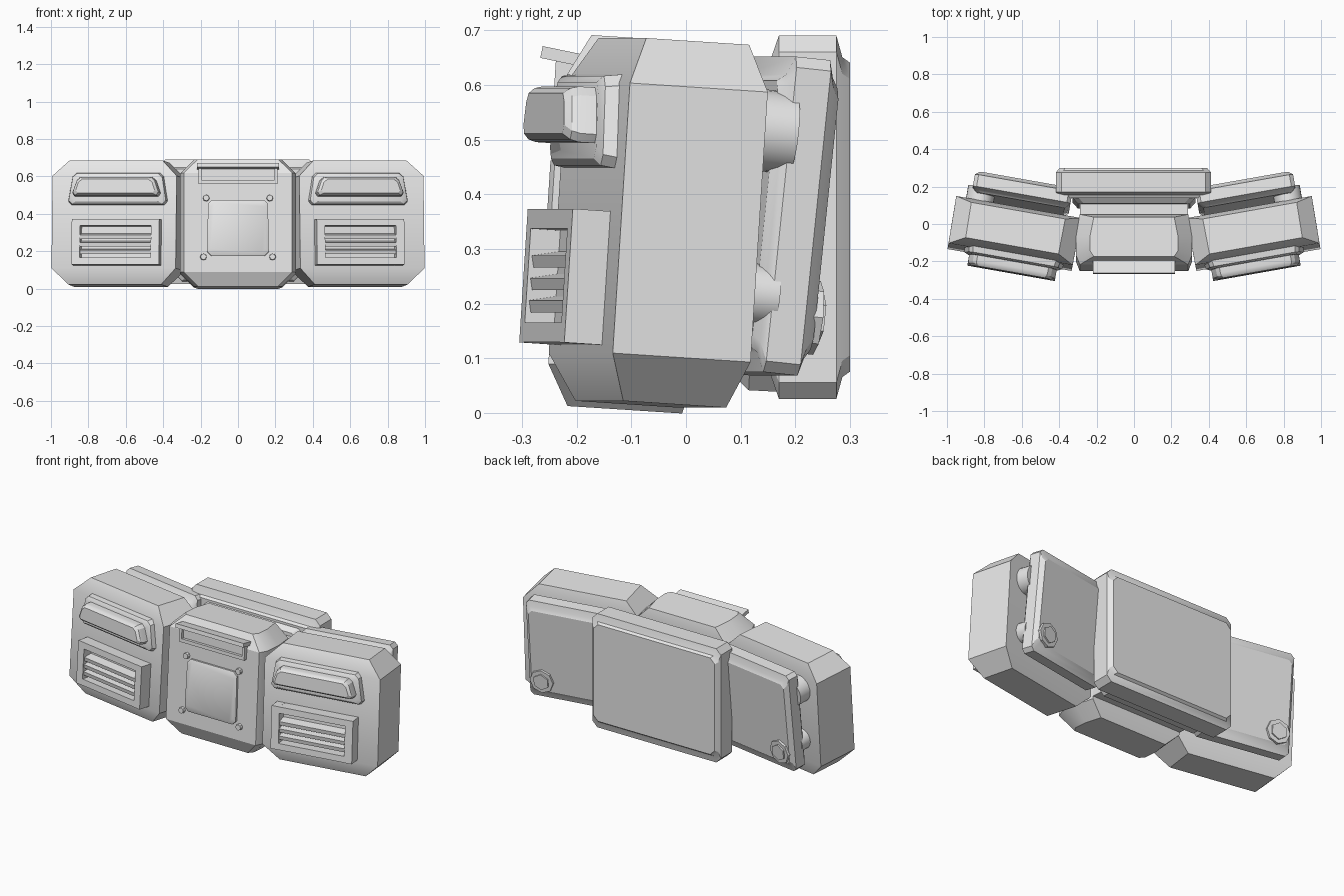
import bpy, bmesh
from math import radians, pi
from mathutils import Matrix

cube = bpy.data.objects.get("Cube")
if cube:
    bpy.data.objects.remove(cube, do_unlink=True)

grey = bpy.data.materials.new("plain_grey")
grey.use_nodes = True
grey.diffuse_color = (0.8, 0.8, 0.8, 1)
grey.node_tree.nodes["Principled BSDF"].inputs["Base Color"].default_value = (0.8, 0.8, 0.8, 1)


def finish(name, bm, frame):
    bm.transform(frame)
    bmesh.ops.remove_doubles(bm, verts=bm.verts, dist=0.0001)
    bmesh.ops.recalc_face_normals(bm, faces=bm.faces)
    mesh = bpy.data.meshes.new(name)
    bm.to_mesh(mesh)
    bm.free()
    mesh.materials.append(grey)
    obj = bpy.data.objects.new(name, mesh)
    bpy.context.collection.objects.link(obj)
    bpy.ops.object.select_all(action='DESELECT')
    obj.select_set(True)
    bpy.context.view_layer.objects.active = obj
    bpy.ops.object.shade_smooth_by_angle(angle=radians(28))
    return obj


def octagon(a, b, cut):
    """Corner-cut rectangle, clockwise from the top right."""
    return [(a - cut, b), (a, b - cut), (a, cut - b), (a - cut, -b),
            (cut - a, -b), (-a, cut - b), (-a, b - cut), (cut - a, b)]


def loft(bm, rings):
    for r, s in zip(rings, rings[1:]):
        for i in range(8):
            j = (i + 1) % 8
            bm.faces.new((r[i], r[j], s[j], s[i]))


def slab(name, frame, x, z, w, h, loops, cut=0.0, taper=0.0):
    """Corner-cut rectangle lofted along y; loops hold (y, side inset, top inset)."""
    bm = bmesh.new()
    rings = []
    for y, ix, iz in loops:
        rings.append([bm.verts.new((x + px * (1 - taper * pz / h), y, z + pz))
                      for px, pz in octagon(w / 2 - ix, h / 2 - iz, cut)])
    loft(bm, rings)
    bm.faces.new(rings[0])
    bm.faces.new(rings[-1])
    return finish(name, bm, frame)


def shell(name, frame, w, h, loops, cut):
    """Body block; loops hold (y, y at top and bottom edge, side inset)."""
    bm = bmesh.new()
    rings = []
    for y, y_edge, ix in loops:
        rings.append([bm.verts.new((px, y_edge if abs(pz) > h / 2 - 0.001 else y, pz))
                      for px, pz in octagon(w / 2 - ix, h / 2, cut)])
    loft(bm, rings)
    for r in (rings[0], rings[-1]):
        for face in ((7, 0, 1, 6), (6, 1, 2, 5), (5, 2, 3, 4)):
            bm.faces.new([r[i] for i in face])
    return finish(name, bm, frame)


def box(name, frame, x, z, w, h, y0, y1):
    return slab(name, frame, x, z, w, h, [(y0, 0, 0), (y1, 0, 0)])


def disc(name, frame, x, z, r, y0, y1, sides=24, top=1.0):
    bm = bmesh.new()
    bmesh.ops.create_cone(bm, cap_ends=True, segments=sides, radius1=r * top, radius2=r, depth=y1 - y0)
    place = Matrix.Translation((x, (y0 + y1) / 2, z)) @ Matrix.Rotation(-pi / 2, 4, 'X')
    return finish(name, bm, frame @ place)


def make_frame(x, y, z, yaw, lean, side=1):
    return (Matrix.Diagonal((side, 1, 1, 1)) @ Matrix.Translation((x, y, z))
            @ Matrix.Rotation(radians(yaw), 4, 'Z') @ Matrix.Rotation(radians(-lean), 4, 'X'))


# Centre block with raised panel and corner bolts
mid = make_frame(0, -0.105, 0.346, 0, 3.7)
shell("centre_block", mid, 0.62, 0.68,
      [(-0.13, -0.09, 0.02), (-0.08, -0.06, 0), (0.02, 0.02, 0), (0.14, 0.12, 0.02)], 0.075)
slab("centre_panel", mid, 0, -0.03, 0.325, 0.3,
     [(-0.15, 0.015, 0.015), (-0.142, 0, 0), (-0.12, 0, 0)], 0.022, 0.03)
for x, z in ((0.17, 0.13), (0.185, -0.185)):
    for s in (-1, 1):
        disc("panel_bolt", mid, s * x, z, 0.019, -0.148, -0.12, 8, 0.85)

# Overhanging ledge above the panel
sloped = mid @ Matrix.Translation((0, -0.1, 0.292)) @ Matrix.Rotation(radians(-8), 4, 'X')
box("ledge_top", sloped, 0, 0, 0.44, 0.022, -0.08, 0.03)
box("ledge_back", mid, 0, 0.255, 0.40, 0.09, -0.134, -0.07)
box("ledge_lower_lip", mid, 0, 0.215, 0.42, 0.02, -0.152, -0.07)
for s in (-1, 1):
    box("ledge_end", mid, s * 0.203, 0.25, 0.014, 0.085, -0.152, -0.07)

# Connecting spine and large rear plate
box("spine_core", mid, 0, 0, 0.58, 0.5, 0.1, 0.22)
slab("spine_plate", make_frame(0, 0.15, 0.335, 0, 3), 0, 0, 0.66, 0.59,
     [(-0.055, 0.03, 0.03), (-0.02, 0, 0), (0.055, 0, 0), (0.075, 0.02, 0.035)], 0.03)
slab("rear_plate", Matrix.Identity(4), -0.003, 0.358, 0.83, 0.665,
     [(0.138, 0.035, 0.052), (0.155, 0.015, 0.043), (0.17, 0, 0),
      (0.275, 0, 0), (0.286, 0.009, 0.04), (0.30, 0.022, 0.05)], 0.03)

for side, tag in ((1, "left"), (-1, "right")):
    # Angled side block
    f = make_frame(0.64, -0.049, 0.348, 10, 3.7, side)
    shell(tag + "_block", f, 0.68, 0.665, [(-0.13, -0.09, 0.003), (0.126, 0.101, 0)], 0.085)

    # Lamp on its flared mount
    slab(tag + "_lamp_mount", f, -0.02, 0.177, 0.53, 0.18,
         [(-0.165, 0.03, 0.02), (-0.155, 0.012, 0.008), (-0.10, 0, 0)], 0.02, 0.12)
    slab(tag + "_lamp", f, -0.02, 0.186, 0.45, 0.102,
         [(-0.222, 0.018, 0.014), (-0.21, 0.004, 0.004), (-0.195, 0, 0), (-0.15, 0, 0)], 0.016, 0.16)

    # Framed vent with sloping slats
    box(tag + "_vent_back", f, -0.02, -0.11, 0.44, 0.2, -0.145, -0.11)
    for s in (-1, 1):
        box(tag + "_vent_post", f, -0.02 + s * 0.215, -0.11, 0.045, 0.245, -0.2, -0.11)
        box(tag + "_vent_rail", f, -0.02, -0.11 + s * 0.104, 0.475, 0.036, -0.2, -0.11)
    for i in range(3):
        tilt = Matrix.Translation((-0.02, -0.165, -0.16 + i * 0.041)) @ Matrix.Rotation(radians(12), 4, 'X')
        box(tag + "_vent_slat", f @ tilt, 0, 0, 0.39, 0.022, -0.028, 0.028)

    # Leaning rear plate, its spacers and hex bolt
    p = make_frame(0.6, 0.16, 0.36, 10, 6, side)
    slab(tag + "_rear_plate", p, 0, 0, 0.53, 0.58,
         [(-0.058, 0.027, 0.047), (-0.045, 0.012, 0.035), (-0.032, 0, 0),
          (0.032, 0, 0), (0.042, 0.009, 0.032), (0.055, 0.022, 0.05)], 0.02)
    disc(tag + "_upper_spacer", p, 0.215, 0.15, 0.075, -0.105, -0.02)
    disc(tag + "_lower_spacer", p, 0.215, -0.15, 0.057, -0.105, -0.02)
    disc(tag + "_bolt_washer", p, 0.18, -0.18, 0.068, 0.03, 0.068, 8)
    disc(tag + "_hex_bolt", p, 0.18, -0.18, 0.047, 0.05, 0.076, 6)
